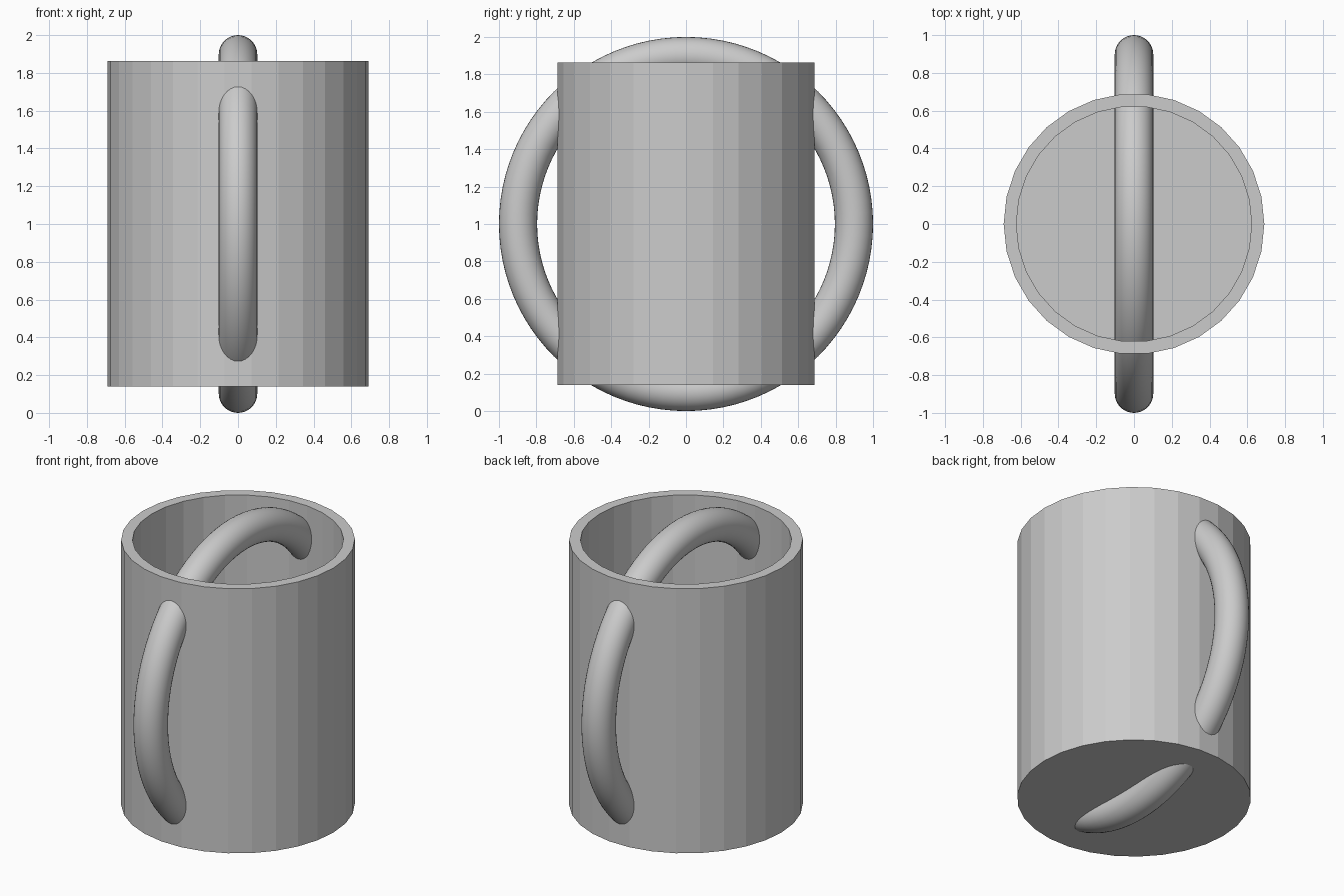
import bpy
import bmesh
from math import tau, cos, sin, pi

cube = bpy.data.objects.get("Cube")
if cube:
    bpy.data.objects.remove(cube, do_unlink=True)

# Single grey material
GREY = (0.6, 0.6, 0.6, 1)
grey = bpy.data.materials.new("plain grey")
grey.use_nodes = True
grey.diffuse_color = GREY
grey.node_tree.nodes["Principled BSDF"].inputs["Base Color"].default_value = GREY

SIDES = 30
RADIUS, WALL = 0.69, 0.067
BOTTOM, TOP = 0.14, 1.863
RING_RADIUS, TUBE = 0.898, 0.102


# Hollow cup: rings of the profile, outer bottom up over the rim to the floor
def build_cup():
    inner = RADIUS - WALL
    profile = [(RADIUS, BOTTOM), (RADIUS, TOP), (inner, TOP), (inner, BOTTOM + WALL)]
    bm = bmesh.new()
    rings = [
        [bm.verts.new((r * cos(tau * i / SIDES), r * sin(tau * i / SIDES), z))
         for i in range(SIDES)]
        for r, z in profile
    ]
    for low, high in zip(rings, rings[1:]):
        for i in range(SIDES):
            j = (i + 1) % SIDES
            bm.faces.new((low[i], low[j], high[j], high[i]))
    bm.faces.new(rings[0])
    bm.faces.new(rings[-1])
    bmesh.ops.recalc_face_normals(bm, faces=bm.faces)
    mesh = bpy.data.meshes.new("cup_body")
    bm.to_mesh(mesh)
    bm.free()
    mesh.materials.append(grey)
    cup = bpy.data.objects.new("cup_body", mesh)
    bpy.context.collection.objects.link(cup)


build_cup()

# Upright ring passing through the cup, forming a handle on each side
bpy.ops.mesh.primitive_torus_add(
    major_radius=RING_RADIUS, minor_radius=TUBE,
    major_segments=96, minor_segments=32,
    location=(0, 0, 1), rotation=(0, pi / 2, 0))
ring = bpy.context.object
ring.name = "handle_ring"
ring.data.materials.append(grey)
bpy.ops.object.shade_smooth()
